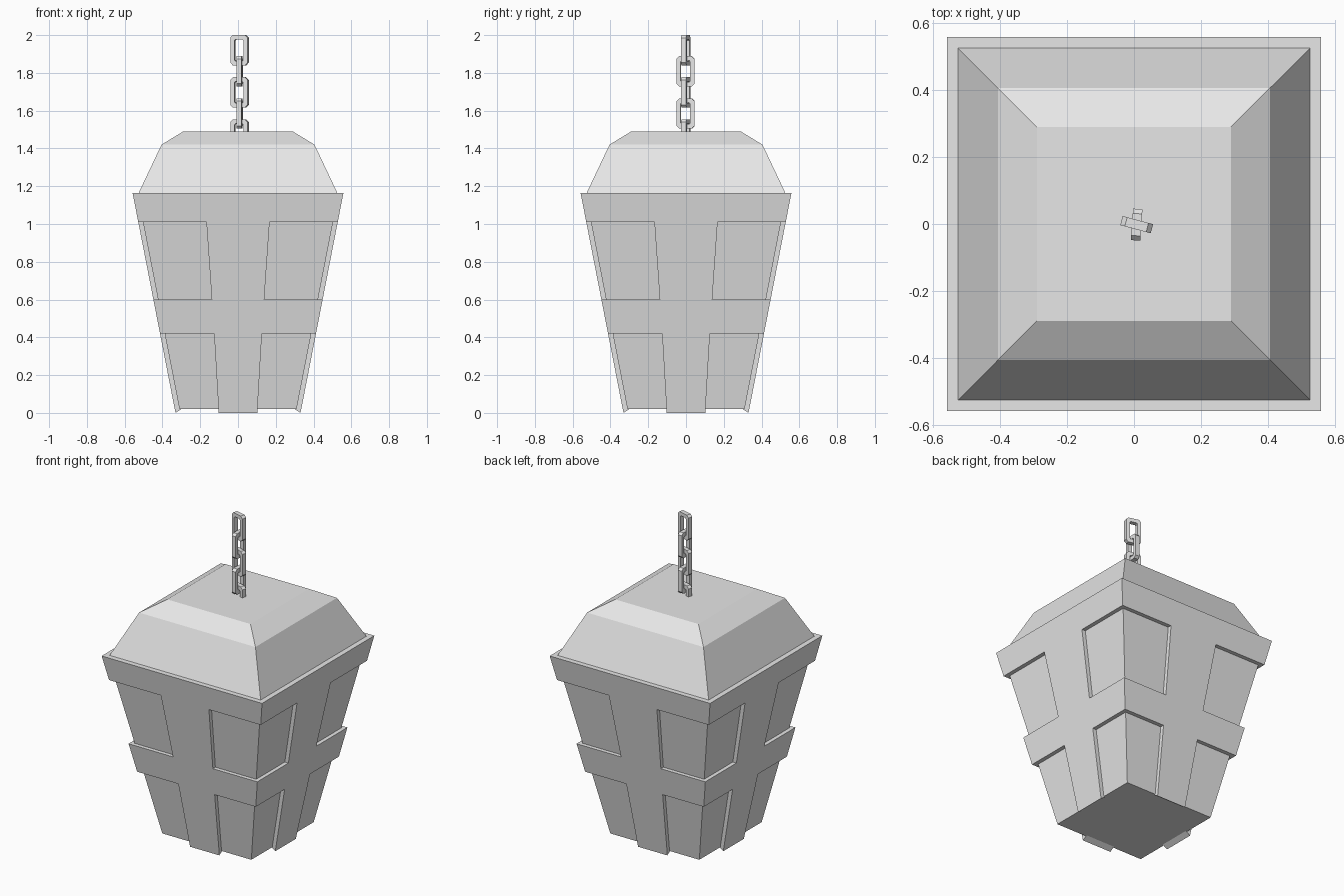
import bpy
import bmesh
from math import radians
from mathutils import Matrix

cube = bpy.data.objects.get("Cube")
if cube:
    bpy.data.objects.remove(cube, do_unlink=True)

stone = bpy.data.materials.new("plain_grey")
stone.use_nodes = True
stone.diffuse_color = (0.8, 0.8, 0.8, 1)
stone.node_tree.nodes["Principled BSDF"].inputs["Base Color"].default_value = (0.8, 0.8, 0.8, 1)


def loft(name, rings, matrix=Matrix()):
    """Closed solid through a list of rings with equal point counts."""
    bm = bmesh.new()
    loops = [[bm.verts.new(matrix @ Matrix.Translation(p).translation) for p in r] for r in rings]
    for a, b in zip(loops, loops[1:]):
        for i in range(len(a)):
            j = (i + 1) % len(a)
            bm.faces.new((a[i], a[j], b[j], b[i]))
    bm.faces.new(loops[0][::-1])
    bm.faces.new(loops[-1])
    return finish(name, bm)


def finish(name, bm):
    bmesh.ops.recalc_face_normals(bm, faces=bm.faces)
    mesh = bpy.data.meshes.new(name)
    bm.to_mesh(mesh)
    bm.free()
    mesh.materials.append(stone)
    obj = bpy.data.objects.new(name, mesh)
    bpy.context.collection.objects.link(obj)
    return obj


def square(half, z):
    return [(-half, -half, z), (half, -half, z), (half, half, z), (-half, half, z)]


def outer(z):
    return 0.331 + 0.195 * z


def core(z):
    return 0.306 + 0.195 * z


# Tapered body and the two raised bands
loft("body", [square(core(z), z) for z in (0.02, 1.1)])
loft("middle_band", [square(outer(z), z) for z in (0.42, 0.6)])
loft("top_band", [square(outer(z), z) for z in (1.01, 1.165)])

# Lid with two slopes
loft("lid", [square(0.528, 1.16), square(0.405, 1.42), square(0.29, 1.49)])


# Raised strips in the middle of each side
def strip_ring(width, z, z_in):
    y_out, y_in = -outer(z), -core(z_in) + 0.01
    return [(-width, y_out, z), (width, y_out, z), (width, y_in, z_in), (-width, y_in, z_in)]


for k, side in enumerate(("front", "left", "back", "right")):
    turn = Matrix.Rotation(radians(90 * k), 4, "Z")
    loft(side + "_lower_strip", [strip_ring(0.102, 0, 0.02), strip_ring(0.127, 0.43, 0.43)], turn)
    loft(side + "_upper_strip", [strip_ring(0.138, 0.59, 0.59), strip_ring(0.168, 1.02, 1.02)], turn)


# Chain of flat links with clipped corners
def outline(w, h, cut):
    quarter = [(w, h - cut), (w - cut, h)]
    return (quarter + [(-x, z) for x, z in quarter[::-1]]
            + [(-x, -z) for x, z in quarter] + [(x, -z) for x, z in quarter[::-1]])


def link(name, matrix):
    bm = bmesh.new()
    big, small = outline(0.047, 0.08, 0.014), outline(0.025, 0.057, 0.006)
    d = 0.014
    loops = [[bm.verts.new(matrix @ Matrix.Translation((x, y, z)).translation) for x, z in shape]
             for shape, y in ((big, -d), (big, d), (small, d), (small, -d))]
    for n in range(4):
        a, b = loops[n], loops[(n + 1) % 4]
        for i in range(len(a)):
            j = (i + 1) % len(a)
            bm.faces.new((a[i], a[j], b[j], b[i]))
    return finish(name, bm)


for n in range(5):
    angle = -15 if n % 2 == 0 else 86
    link("chain_link_%d" % (n + 1),
         Matrix.Translation((0.008, -0.002, 1.92 - 0.1115 * n)) @ Matrix.Rotation(radians(angle), 4, "Z"))
